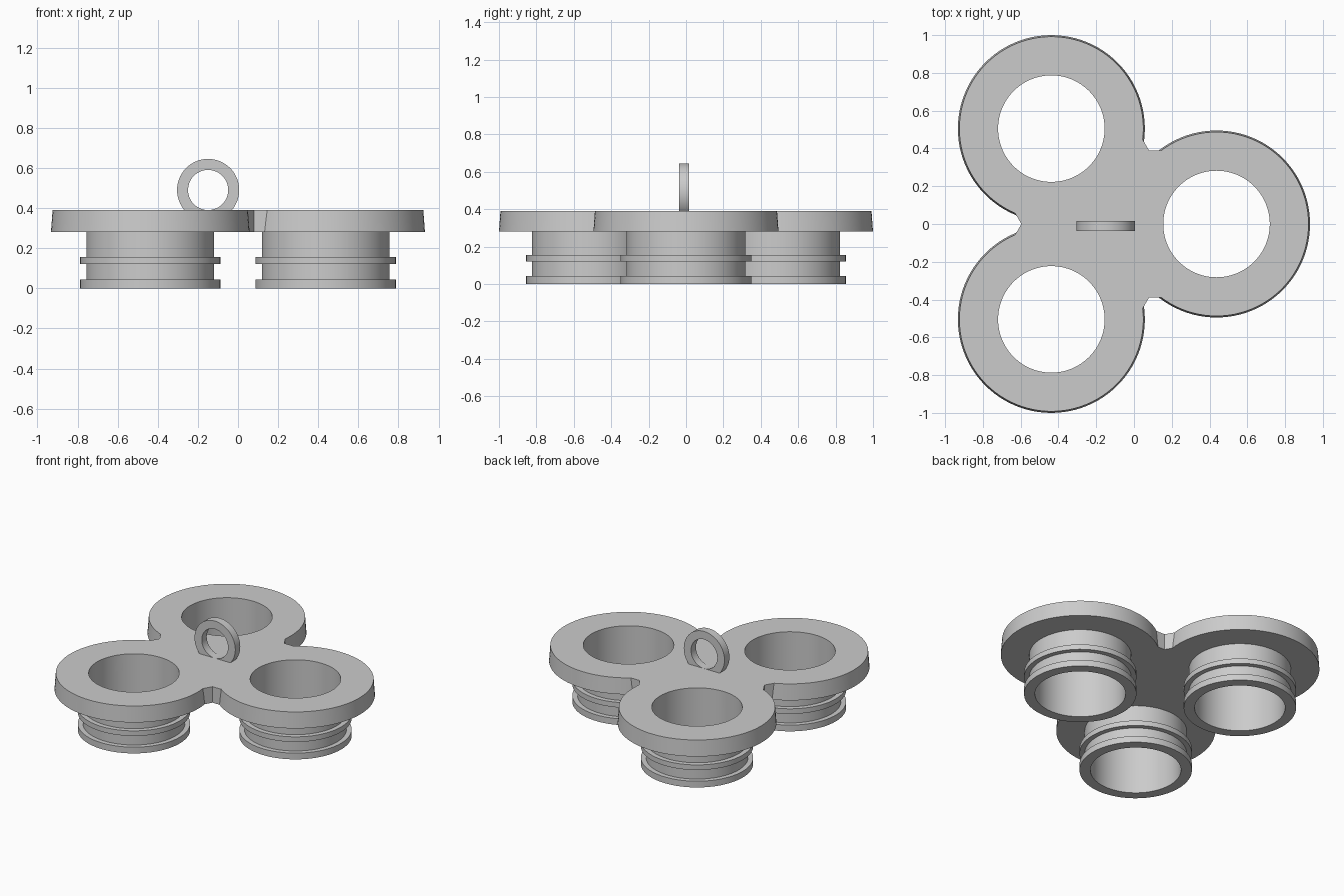
import bpy, bmesh, math
from mathutils import Matrix

if "Cube" in bpy.data.objects:
    bpy.data.objects.remove(bpy.data.objects["Cube"])

CX = -0.146                 # centre of the three-way layout
SPREAD = 0.583              # distance from layout centre to each socket
Z0, Z1 = 0.28, 0.39         # plate bottom and top
HOLE = 0.282
SEG = 96
ANGLES = [0, 2 * math.pi / 3, 4 * math.pi / 3]

grey = bpy.data.materials.new("light_grey")
grey.diffuse_color = (0.6, 0.6, 0.6, 1)
grey.use_nodes = True
grey.node_tree.nodes["Principled BSDF"].inputs["Base Color"].default_value = grey.diffuse_color


def finish(bm, name):
    bmesh.ops.recalc_face_normals(bm, faces=bm.faces)
    me = bpy.data.meshes.new(name)
    bm.to_mesh(me)
    bm.free()
    me.materials.append(grey)
    ob = bpy.data.objects.new(name, me)
    bpy.context.collection.objects.link(ob)
    return ob


def select(ob):
    bpy.ops.object.select_all(action='DESELECT')
    ob.select_set(True)
    bpy.context.view_layer.objects.active = ob


def smooth(ob):
    select(ob)
    bpy.ops.object.shade_smooth_by_angle(angle=math.radians(30))


def arm(angle):
    """Placement of one socket around the layout centre."""
    return (Matrix.Translation((CX, 0, 0)) @ Matrix.Rotation(angle, 4, 'Z')
            @ Matrix.Translation((SPREAD, 0, 0)))


def three_cylinders(name, r0, r1, z0, z1):
    bm = bmesh.new()
    for a in ANGLES:
        bmesh.ops.create_cone(
            bm, cap_ends=True, segments=SEG, radius1=r0, radius2=r1, depth=z1 - z0,
            matrix=arm(a) @ Matrix.Translation((0, 0, (z0 + z1) / 2)))
    return finish(bm, name)


def lathe(name, profile, matrix, closed=False):
    """Revolve (radius, height) points around the local z axis."""
    bm = bmesh.new()
    rings = []
    for i in range(SEG):
        t = 2 * math.pi * i / SEG
        rings.append([bm.verts.new(matrix @ Matrix.Translation(
            (r * math.cos(t), r * math.sin(t), z)).translation) for r, z in profile])
    n = len(profile)
    for i in range(SEG):
        a, b = rings[i], rings[(i + 1) % SEG]
        for j in range(n if closed else n - 1):
            k = (j + 1) % n
            bm.faces.new((a[j], b[j], b[k], a[k]))
    return finish(bm, name)


def cut(ob, other, operation):
    mod = ob.modifiers.new(operation.lower(), 'BOOLEAN')
    mod.operation, mod.object, mod.solver = operation, other, 'EXACT'
    select(ob)
    bpy.ops.object.modifier_apply(modifier=mod.name)
    bpy.data.objects.remove(other)


# Plate: three straight arms joined to three slightly tapered discs, then bored
HALF = 0.39
bm = bmesh.new()
outline = []
for a in ANGLES:
    for x, y in ((SPREAD, -HALF), (SPREAD, HALF), (HALF / math.tan(math.pi / 3), HALF)):
        outline.append(bm.verts.new((CX + x * math.cos(a) - y * math.sin(a),
                                     x * math.sin(a) + y * math.cos(a), Z0)))
base = bm.faces.new(outline)
top = bmesh.ops.extrude_face_region(bm, geom=[base], use_keep_orig=True)
bmesh.ops.translate(bm, vec=(0, 0, Z1 - Z0),
                    verts=[v for v in top["geom"] if isinstance(v, bmesh.types.BMVert)])
plate = finish(bm, "plate")
cut(plate, three_cylinders("discs", 0.495, 0.487, Z0, Z1), 'UNION')
cut(plate, three_cylinders("bores", HOLE, HOLE, Z0 - 0.1, Z1 + 0.1), 'DIFFERENCE')
smooth(plate)

# Ribbed sockets hanging below the plate
TUBE, RIB = 0.318, 0.35
profile = [(HOLE, Z0), (HOLE, 0), (RIB, 0), (RIB, 0.043), (TUBE, 0.043), (TUBE, 0.12),
           (RIB, 0.12), (RIB, 0.155), (TUBE, 0.155), (TUBE, Z0)]
for i, a in enumerate(ANGLES):
    smooth(lathe(f"socket_{i + 1}", profile, arm(a)))

# Upright hanging ring, its foot sunk in the plate
ring_place = Matrix.Translation((CX - 0.003, -0.011, 0.49)) @ Matrix.Rotation(math.pi / 2, 4, 'X')
smooth(lathe("hanging_ring", [(0.1, -0.027), (0.155, -0.027), (0.155, 0.027), (0.1, 0.027)],
             ring_place, closed=True))
